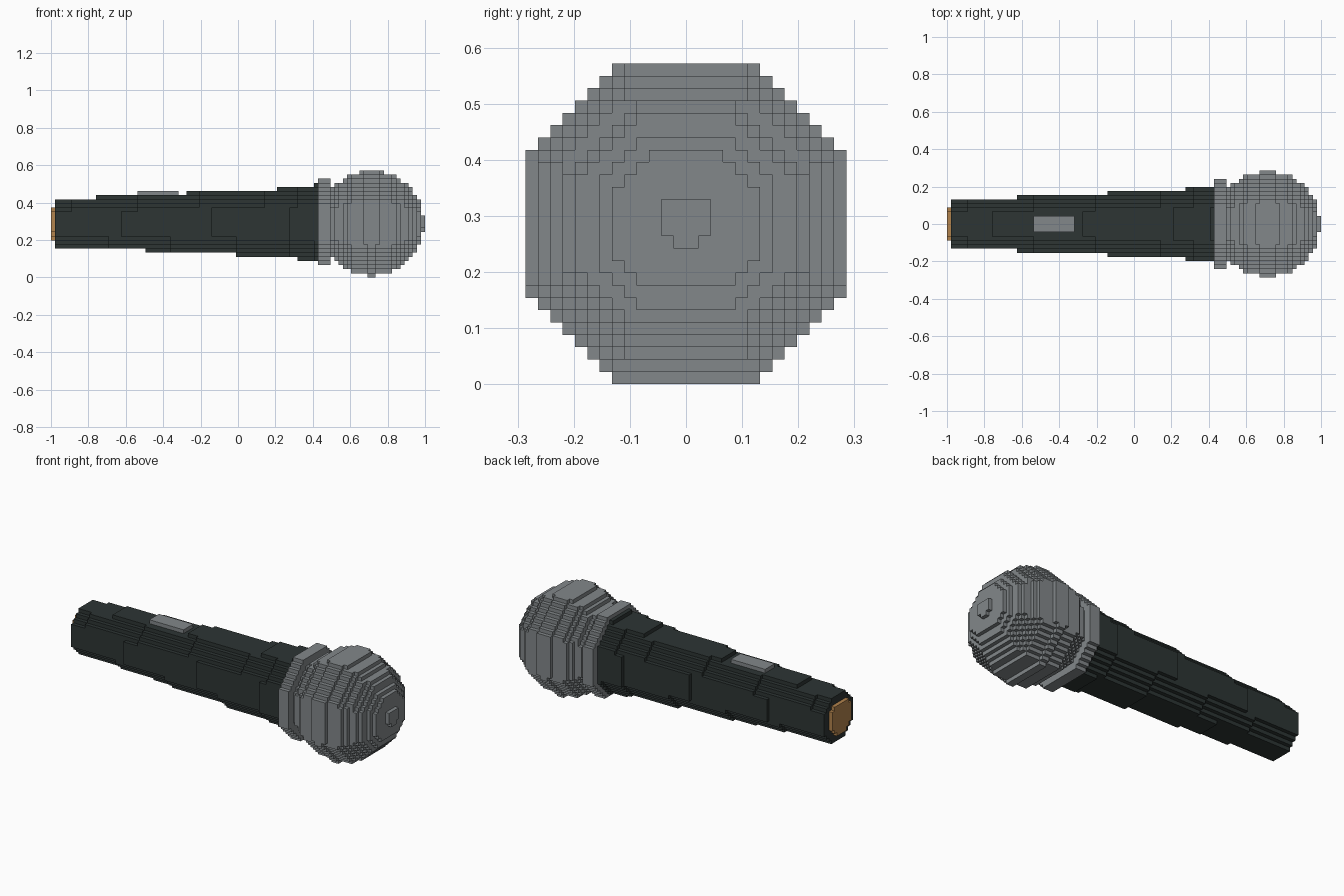
import bpy, bmesh
from math import ceil, sqrt

if "Cube" in bpy.data.objects:
    bpy.data.objects.remove(bpy.data.objects["Cube"], do_unlink=True)

V = 2 / 91        # size of one block
MID = 13          # height of the axis, in blocks
BALL_X = 78       # centre of the head along the axis, in blocks


def material(name, rgb):
    m = bpy.data.materials.new(name)
    m.use_nodes = True
    m.diffuse_color = (*rgb, 1)
    bsdf = m.node_tree.nodes["Principled BSDF"]
    bsdf.inputs["Base Color"].default_value = (*rgb, 1)
    bsdf.inputs["Roughness"].default_value = 0.7
    return m


grey = material("metal grey", (0.225, 0.245, 0.255))
dark = material("dark green black", (0.026, 0.035, 0.034))
orange = material("brown orange", (0.45, 0.23, 0.075))


def octagon_rows(r, lift):
    """Half widths of a blocky octagon, as {row: half width}."""
    rows = {}
    for k in range(14):
        for row, d in ((MID + k, k - lift), (MID - 1 - k, k + lift)):
            if d < r:
                rows[row] = ceil(min(r, sqrt(2) * r - max(d, 0)))
    return rows


def add_slab(bm, x0, x1, rows):
    """Extrude one stepped cross-section along x."""
    side = []
    for row in sorted(rows):
        for z in (row, row + 1):
            p = (rows[row], z)
            if len(side) > 1 and side[-1][0] == side[-2][0] == p[0]:
                side[-1] = p
            elif not side or side[-1] != p:
                side.append(p)
    outline = side + [(-y, z) for y, z in reversed(side)]
    face = bm.faces.new([bm.verts.new(((x0 * V) - 1, y * V, z * V)) for y, z in outline])
    new = bmesh.ops.extrude_face_region(bm, geom=[face])["geom"]
    verts = [g for g in new if isinstance(g, bmesh.types.BMVert)]
    bmesh.ops.translate(bm, verts=verts, vec=((x1 - x0) * V, 0, 0))


def block_part(name, mat, x0, x1, rows_at):
    """Stack slabs from x0 to x1, joining neighbours of equal section."""
    bm = bmesh.new()
    start = x0
    for x in range(x0, x1):
        if x + 1 == x1 or rows_at(x + 1) != rows_at(x):
            add_slab(bm, start, x + 1, rows_at(x))
            start = x + 1
    bmesh.ops.recalc_face_normals(bm, faces=bm.faces)
    mesh = bpy.data.meshes.new(name)
    bm.to_mesh(mesh)
    bm.free()
    mesh.materials.append(mat)
    obj = bpy.data.objects.new(name, mesh)
    bpy.context.collection.objects.link(obj)
    return obj


def handle_rows(x):
    # gentle taper that flares faster near the collar
    t = x + 0.5
    return octagon_rows(max(6 + (t - 17.1) / 22, 8 + (t - 58) / 8.2), 0.27)


def ball_rows(x):
    # distance from the centre to the near side of the slice
    off = x - BALL_X if x >= BALL_X else BALL_X - 1 - x
    return octagon_rows(sqrt(146.1 - off * off), 0.083)


# Parts from the tail to the head
block_part("end_cap", orange, 0, 1, lambda x: octagon_rows(3.5, 0.1))
block_part("handle", dark, 1, 65, handle_rows)
block_part("switch", grey, 21, 31, lambda x: {MID + 7: 2})
block_part("collar", grey, 65, 68, lambda x: octagon_rows(10.1, 0.2))
block_part("grille_head", grey, 68, 91, ball_rows)
